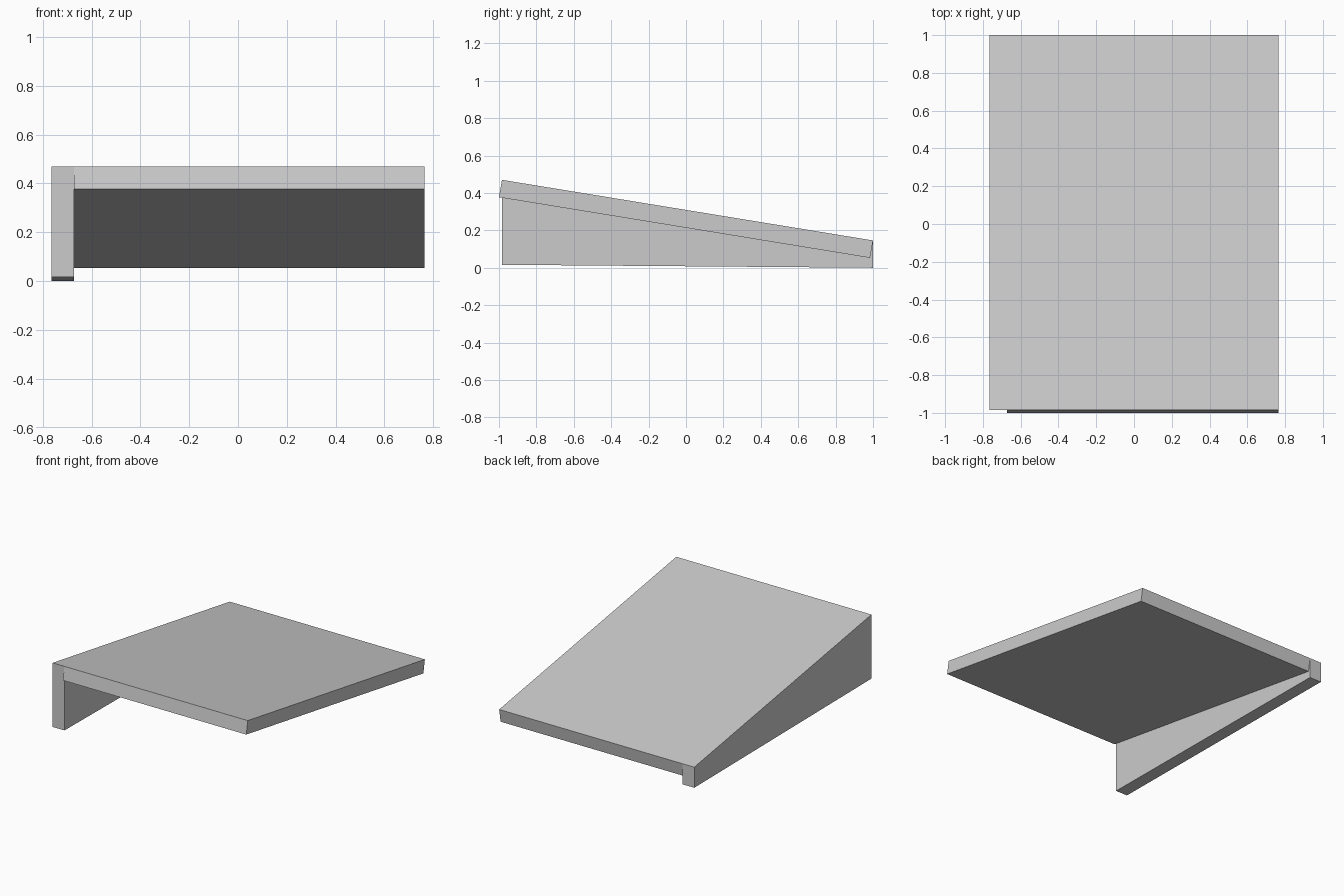
import bpy

cube = bpy.data.objects.get("Cube")
if cube:
    bpy.data.objects.remove(cube, do_unlink=True)

# Single light grey material
GREY = (0.6, 0.6, 0.6, 1.0)
grey = bpy.data.materials.new("light_grey")
grey.use_nodes = True
grey.diffuse_color = GREY
grey.node_tree.nodes["Principled BSDF"].inputs["Base Color"].default_value = GREY


def extrude_profile(name, profile, x0, x1):
    """Extrude a side profile of (y, z) points from x0 to x1."""
    n = len(profile)
    verts = [(x, y, z) for x in (x0, x1) for y, z in profile]
    faces = [list(range(n))[::-1], list(range(n, 2 * n))]
    faces += [[i, (i + 1) % n, n + (i + 1) % n, n + i] for i in range(n)]
    mesh = bpy.data.meshes.new(name)
    mesh.from_pydata(verts, [], faces)
    mesh.materials.append(grey)
    obj = bpy.data.objects.new(name, mesh)
    bpy.context.collection.objects.link(obj)
    return obj


HALF_WIDTH = 0.765
WALL_INNER = -0.672
FRONT_TOP = (-0.984, 0.47)
BACK_TOP = (1.0, 0.146)

# Sloping slab with square-cut ends
extrude_profile("sloping_slab",
                [(-1.0, 0.377), (0.984, 0.053), BACK_TOP, FRONT_TOP],
                WALL_INNER, HALF_WIDTH)

# Side wall rising to the slab's upper surface
extrude_profile("side_wall",
                [(FRONT_TOP[0], 0.016), (BACK_TOP[0], 0.0), BACK_TOP, FRONT_TOP],
                -HALF_WIDTH, WALL_INNER)
